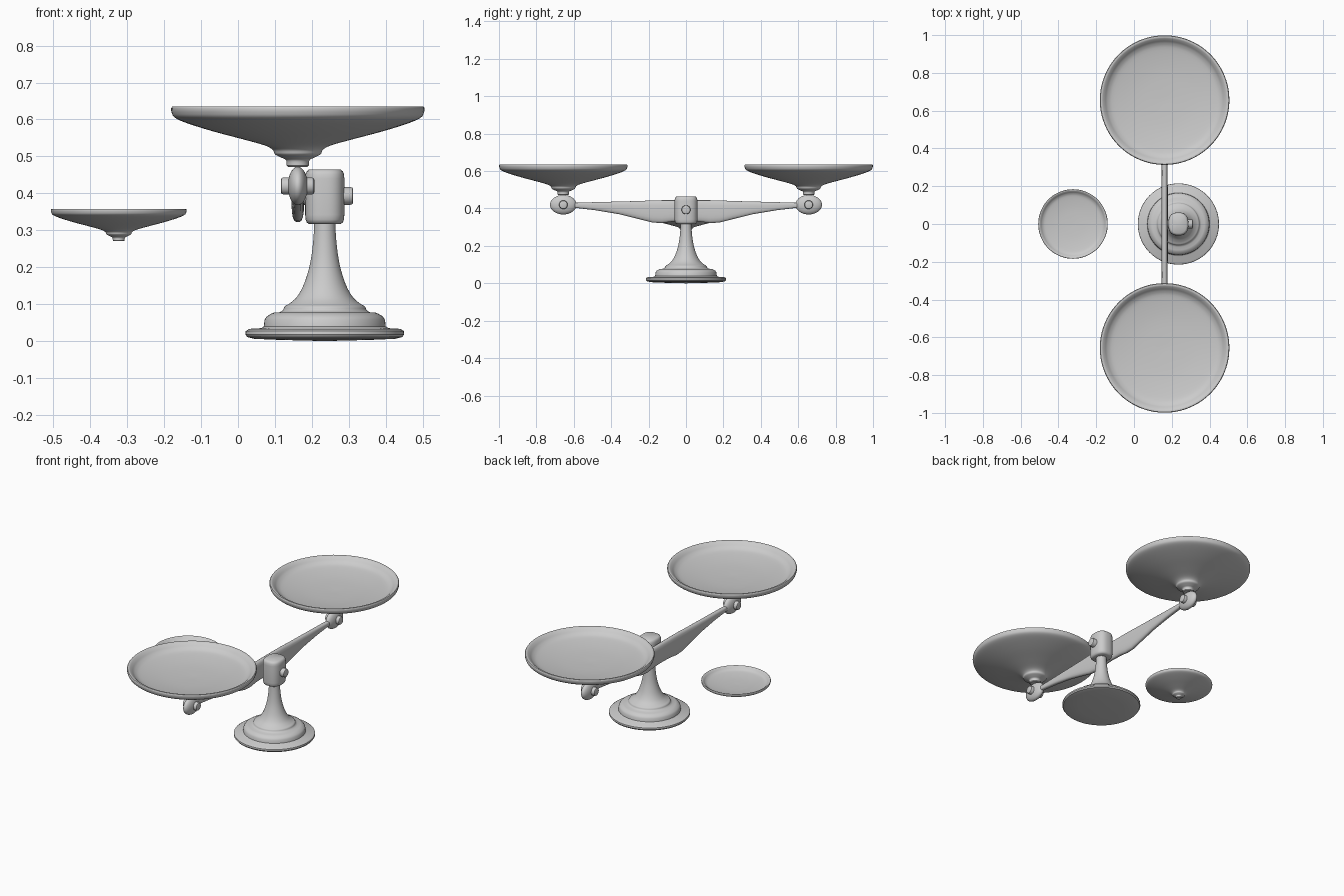
import bpy, bmesh
from math import cos, sin, pi, radians
from mathutils import Matrix

if "Cube" in bpy.data.objects:
    bpy.data.objects.remove(bpy.data.objects["Cube"])

BEAM_X, PAN_Y, BASE_X = 0.162, 0.656, 0.235


def finish(bm, name, angle=40):
    bmesh.ops.remove_doubles(bm, verts=bm.verts, dist=1e-5)
    bmesh.ops.recalc_face_normals(bm, faces=bm.faces)
    me = bpy.data.meshes.new(name)
    bm.to_mesh(me)
    bm.free()
    ob = bpy.data.objects.new(name, me)
    bpy.context.collection.objects.link(ob)
    bpy.ops.object.select_all(action='DESELECT')
    ob.select_set(True)
    bpy.context.view_layer.objects.active = ob
    bpy.ops.object.shade_smooth_by_angle(angle=radians(angle))
    return ob


def smooth_profile(pts, steps=4):
    """Catmull-Rom curve through (radius, height) points."""
    out = []
    p = [pts[0]] + list(pts) + [pts[-1]]
    for i in range(1, len(p) - 2):
        a, b, c, d = p[i - 1:i + 3]
        for k in range(steps):
            t = k / steps
            out.append(tuple(0.5 * (2 * b[j] + (c[j] - a[j]) * t
                       + (2 * a[j] - 5 * b[j] + 4 * c[j] - d[j]) * t * t
                       + (3 * b[j] - a[j] - 3 * c[j] + d[j]) * t ** 3) for j in (0, 1)))
    return out + [pts[-1]]


def lathe(name, profile, matrix, n=64, power=2.0):
    """Spin a profile round z; power above 2 squares the outline a little."""
    bm = bmesh.new()
    rings = []
    for r, z in profile:
        ring = []
        for i in range(n):
            c, s = cos(2 * pi * i / n), sin(2 * pi * i / n)
            k = max(r, 0) / (abs(c) ** power + abs(s) ** power) ** (1 / power)
            ring.append(bm.verts.new((k * c, k * s, z)))
        rings.append(ring)
    for a, b in zip(rings, rings[1:]):
        for i in range(n):
            j = (i + 1) % n
            bm.faces.new((a[i], a[j], b[j], b[i]))
    bmesh.ops.transform(bm, matrix=matrix, verts=bm.verts)
    return finish(bm, name)


def pin(name, x0, x1, y, z, r):
    """Rounded pin lying along x."""
    e, h = 0.007, x1 - x0
    prof = [(0, 0), (r - e, 0), (r - .002, .002), (r, e), (r, h - e),
            (r - .002, h - .002), (r - e, h), (0, h)]
    m = Matrix.Translation((x0, y, z)) @ Matrix.Rotation(pi / 2, 4, 'Y')
    return lathe(name, prof, m, 32)


# stepped foot and flared column
foot = [(0, 0), (.12, .003), (.19, .006), (.21, .011), (.215, .018), (.214, .027),
        (.205, .033), (.172, .035), (.165, .040), (.163, .058), (.157, .067),
        (.145, .074), (.138, .077), (.122, .078), (.114, .083)]
column = smooth_profile([(.112, .086), (.108, .094), (.095, .102), (.077, .118), (.060, .146),
                         (.046, .185), (.037, .225), (.031, .275), (.028, .325)])
lathe("stand", foot + column + [(0, .325)], Matrix.Translation((BASE_X, 0, 0)))

# head block on the column
head = [(0, .317), (.80, .317), (.92, .321), (.98, .329), (1, .342), (1, .440),
        (.98, .452), (.92, .460), (.80, .465), (0, .465)]
lathe("head", head, Matrix.Translation((BASE_X, 0, 0)) @ Matrix.Diagonal((.053, .061, 1, 1)), 48, 2.6)
pin("pivot_pin", .150, .312, 0, .393, .024)

# balance beam: oval sections along y, (y, bottom, top, half thickness)
half = [(0, .332, .444, .017), (.08, .329, .444, .017), (.13, .322, .444, .017),
        (.18, .325, .443, .017), (.25, .343, .440, .016), (.36, .370, .437, .015),
        (.48, .390, .434, .014), (.58, .402, .431, .013), (.65, .405, .431, .012)]
sections = [(-y, b, t, w) for y, b, t, w in half[:0:-1]] + half
bm = bmesh.new()
rings = []
for y, b, t, w in sections:
    ring = []
    for i in range(24):
        c, s = cos(2 * pi * i / 24), sin(2 * pi * i / 24)
        k = (abs(c) ** 3 + abs(s) ** 3) ** (-1 / 3)
        ring.append(bm.verts.new((BEAM_X + w * k * c, y, (b + t) / 2 + (t - b) / 2 * k * s)))
    rings.append(ring)
for a, b in zip(rings, rings[1:]):
    for i in range(24):
        j = (i + 1) % 24
        bm.faces.new((a[i], a[j], b[j], b[i]))
bm.faces.new(rings[0])
bm.faces.new(rings[-1])
finish(bm, "beam", 60)

# pan profile: stem, flared underside, rim, shallow inside
under = smooth_profile([(.030, .476), (.032, .490), (.045, .497), (.062, .506), (.068, .518),
                        (.090, .530), (.147, .546), (.230, .568), (.300, .590),
                        (.333, .605), (.342, .620), (.343, .631)])
inside = smooth_profile([(.340, .635), (.330, .634), (.318, .625), (.300, .609),
                         (.265, .597), (.15, .583), (0, .578)])
pan = [(0, .472), (.026, .472)] + under + inside

for label, side in (("front", -1), ("back", 1)):
    y = side * PAN_Y
    lathe(label + "_pan", pan, Matrix.Translation((BEAM_X, y, 0)), 80)
    # flattened ball joint with its pin
    bm = bmesh.new()
    m = Matrix.Translation((BEAM_X, y, .42)) @ Matrix.Diagonal((.027, .071, .052, 1))
    bmesh.ops.create_uvsphere(bm, u_segments=40, v_segments=24, radius=1, matrix=m)
    finish(bm, label + "_joint")
    pin(label + "_joint_pin", .116, .207, y, .42, .023)

# spare small pan set apart at the side
k = .184 / .343
lathe("small_pan", pan, Matrix.Translation((-.323, 0, .358 - .635 * k)) @ Matrix.Scale(k, 4), 80)
